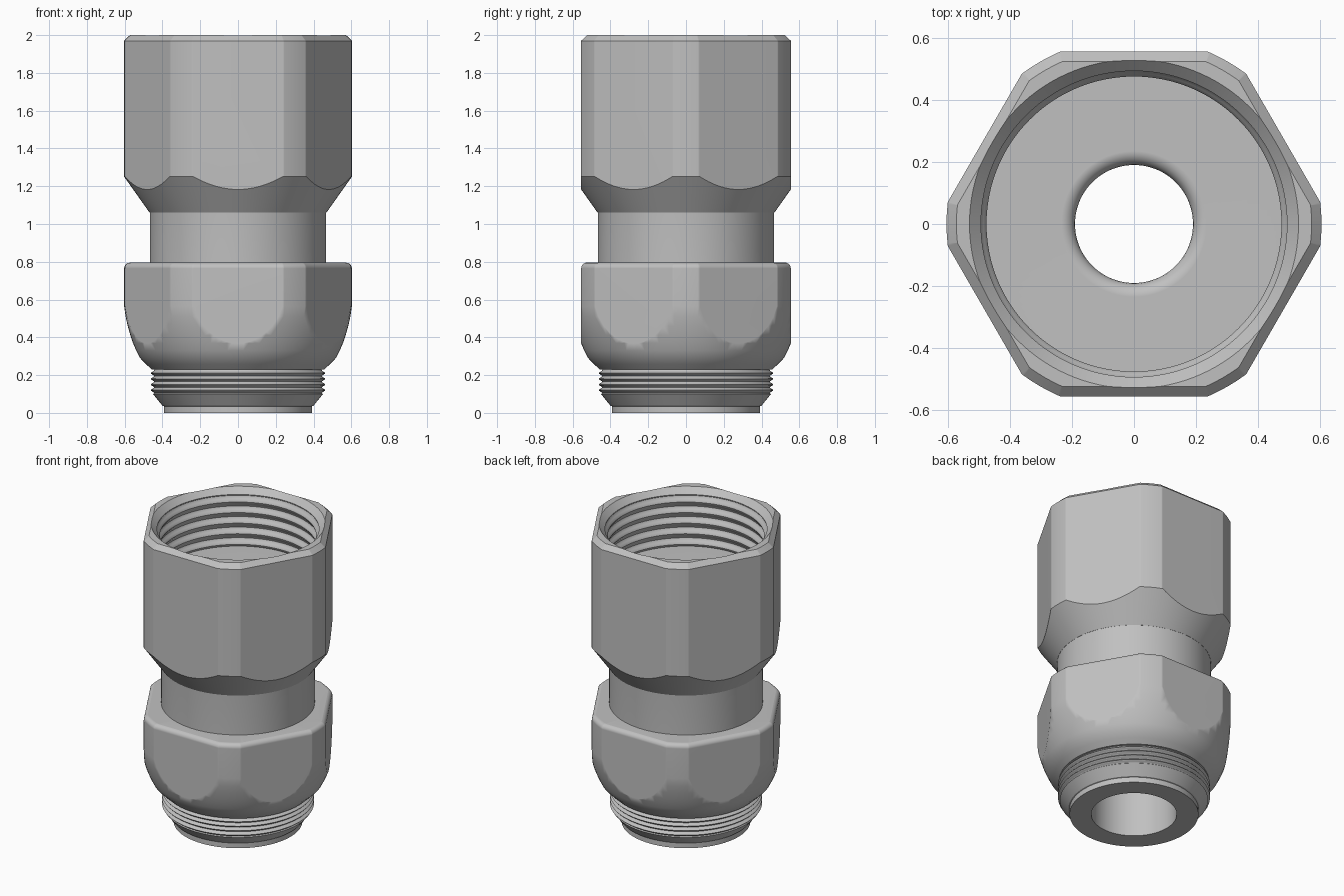
import bpy, bmesh, math

SEGMENTS = 120

cube = bpy.data.objects.get("Cube")
if cube:
    bpy.data.objects.remove(cube, do_unlink=True)

# Single metal colour
grey = bpy.data.materials.new("grey metal")
grey.use_nodes = True
colour = (0.53, 0.53, 0.53, 1)
grey.diffuse_color = colour
grey.node_tree.nodes["Principled BSDF"].inputs["Base Color"].default_value = colour


def make_object(name, bm):
    bmesh.ops.recalc_face_normals(bm, faces=bm.faces)
    mesh = bpy.data.meshes.new(name)
    bm.to_mesh(mesh)
    bm.free()
    mesh.materials.append(grey)
    obj = bpy.data.objects.new(name, mesh)
    bpy.context.collection.objects.link(obj)
    return obj


def lathe(name, profile):
    """Revolve a closed (radius, height) outline around z."""
    bm = bmesh.new()
    rings = []
    for i in range(SEGMENTS):
        a = math.tau * i / SEGMENTS
        rings.append([bm.verts.new((r * math.cos(a), r * math.sin(a), z)) for r, z in profile])
    count = len(profile)
    for i, ring in enumerate(rings):
        following = rings[(i + 1) % SEGMENTS]
        for j in range(count):
            k = (j + 1) % count
            bm.faces.new((ring[j], following[j], following[k], ring[k]))
    return make_object(name, bm)


def hex_solid(name, levels):
    """Stack hexagons given as (apothem, height), flats facing front and back."""
    bm = bmesh.new()
    rings = []
    for apothem, z in levels:
        r = apothem / math.cos(math.pi / 6)
        rings.append([bm.verts.new((r * math.cos(i * math.pi / 3), r * math.sin(i * math.pi / 3), z))
                      for i in range(6)])
    for low, high in zip(rings, rings[1:]):
        for i in range(6):
            k = (i + 1) % 6
            bm.faces.new((low[i], low[k], high[k], high[i]))
    bm.faces.new(rings[0])
    bm.faces.new(rings[-1])
    return make_object(name, bm)


def select_only(obj):
    bpy.ops.object.select_all(action='DESELECT')
    obj.select_set(True)
    bpy.context.view_layer.objects.active = obj


def cut_to_hex(obj, levels):
    """Keep only the part of a turned blank inside the hexagon."""
    cutter = hex_solid("hex_cutter", levels)
    cutter.hide_render = True
    mod = obj.modifiers.new("hex", 'BOOLEAN')
    mod.operation = 'INTERSECT'
    mod.solver = 'EXACT'
    mod.object = cutter
    select_only(obj)
    bpy.ops.object.modifier_apply(modifier=mod.name)
    bpy.data.objects.remove(cutter, do_unlink=True)


def finish(obj):
    select_only(obj)
    bpy.ops.object.shade_smooth_by_angle(angle=math.radians(30))
    mod = obj.modifiers.new("flat_normals", 'WEIGHTED_NORMAL')
    mod.keep_sharp = True


def thread(radius, depth, z_start, z_end, turns, steps=8):
    """Rounded thread outline between two heights, starting at a root."""
    points = []
    for i in range(turns * steps + 1):
        t = i / steps
        r = radius - depth * math.cos(math.tau * t)
        points.append((r, z_start + (z_end - z_start) * t / turns))
    return points


def arc(cx, cz, radius, start, end, steps=5):
    angles = [math.radians(start + (end - start) * i / steps) for i in range(steps + 1)]
    return [(cx + radius * math.cos(a), cz + radius * math.sin(a)) for a in angles]


# Core: spigot with outside thread, neck, bore and the seat inside the socket
core_profile = [(0.26, 0), (0.392, 0), (0.392, 0.035), (0.4, 0.038), (0.45, 0.1)]
core_profile += thread(0.453, 0.009, 0.105, 0.225, 4)
core_profile += [(0.44, 0.235), (0.44, 0.6), (0.467, 0.6), (0.467, 1.12),
                 (0.5, 1.25), (0.5, 1.62)]
core_profile += arc(0.235, 1.575, 0.045, 90, 180)
core_profile += [(0.19, 0.8), (0.26, 0.75)]
finish(lathe("core_body", core_profile))

# Lower nut: domed underside, rounded upper rim
lower_profile = [(0.42, 0.23), (0.457, 0.23), (0.487, 0.258), (0.52, 0.292), (0.539, 0.33),
                 (0.556, 0.37), (0.57, 0.412), (0.584, 0.46), (0.595, 0.51), (0.603, 0.565)]
lower_profile += arc(0.573, 0.765, 0.03, 0, 90)
lower_profile += [(0.42, 0.795)]
lower_nut = lathe("lower_nut", lower_profile)
rim = arc(0.525, 0.765, 0.03, 0, 75)
cut_to_hex(lower_nut, [(0.555, 0.1)] + rim + [(0.51, 0.805)])
finish(lower_nut)

# Upper nut: conical underside, bevelled top, socket with inside thread
upper_profile = [(0.44, 1.06), (0.468, 1.06), (0.604, 1.252), (0.604, 1.97), (0.572, 2.0),
                 (0.53, 2.0), (0.493, 1.962)]
upper_profile += thread(0.485, -0.01, 1.955, 1.6, 5)
upper_profile += [(0.44, 1.59)]
upper_nut = lathe("upper_nut", upper_profile)
cut_to_hex(upper_nut, [(0.555, 1.0), (0.555, 1.97), (0.502, 2.02)])
finish(upper_nut)
